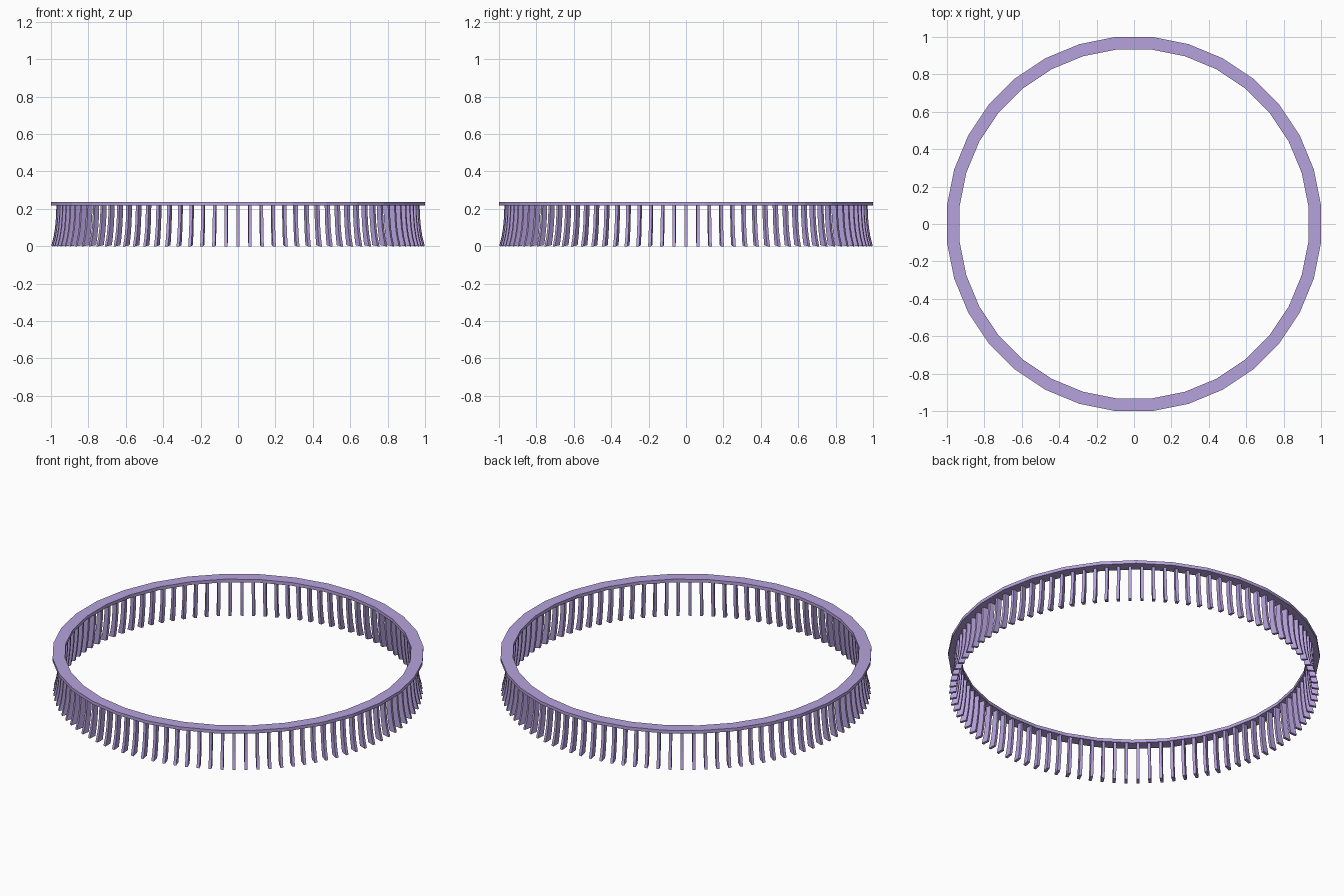
import bpy, bmesh, math

if "Cube" in bpy.data.objects:
    bpy.data.objects.remove(bpy.data.objects["Cube"])

lilac = bpy.data.materials.new("lilac")
lilac.diffuse_color = (0.47, 0.36, 0.72, 1)
lilac.use_nodes = True
lilac.node_tree.nodes["Principled BSDF"].inputs["Base Color"].default_value = lilac.diffuse_color

def finish(name, bm):
    bmesh.ops.recalc_face_normals(bm, faces=bm.faces)
    me = bpy.data.meshes.new(name)
    bm.to_mesh(me)
    bm.free()
    me.materials.append(lilac)
    ob = bpy.data.objects.new(name, me)
    bpy.context.collection.objects.link(ob)
    return ob

def loft(bm, rings, closed):
    """Bridge a list of vertex rings; cap the ends when not closed."""
    n, k = len(rings), len(rings[0])
    for i in range(n if closed else n - 1):
        a, b = rings[i], rings[(i + 1) % n]
        for j in range(k):
            bm.faces.new((a[j], a[(j + 1) % k], b[(j + 1) % k], b[j]))
    if not closed:
        bm.faces.new(rings[0])
        bm.faces.new(rings[-1])

# top rail: 32-sided flat ring with flats facing the axes
SIDES = 32
half = math.pi / SIDES
section = [(1.0, 0.218), (1.0, 0.237), (0.933, 0.237), (0.933, 0.218)]
bm = bmesh.new()
rings = []
for i in range(SIDES):
    a = (2 * i + 1) * half
    rings.append([bm.verts.new((r / math.cos(half) * math.cos(a),
                                r / math.cos(half) * math.sin(a), z))
                  for r, z in section])
loft(bm, rings, True)
finish("top_rail", bm)

# curved slats with a toe at the foot: (outer radius, outer z, inner radius, inner z)
COUNT, HALF_W = 96, 0.008
profile = [(0.999, 0.0, 0.962, 0.006), (0.986, 0.05, 0.954, 0.05),
           (0.978, 0.10, 0.948, 0.10), (0.973, 0.16, 0.943, 0.16),
           (0.971, 0.22, 0.941, 0.22)]
bm = bmesh.new()
for i in range(COUNT):
    a = 2 * math.pi * i / COUNT
    c, s = math.cos(a), math.sin(a)
    rings = []
    for ro, zo, ri, zi in profile:
        corners = [(ro, -HALF_W, zo), (ro, HALF_W, zo), (ri, HALF_W, zi), (ri, -HALF_W, zi)]
        rings.append([bm.verts.new((r * c - t * s, r * s + t * c, z)) for r, t, z in corners])
    loft(bm, rings, False)
finish("slats", bm)
